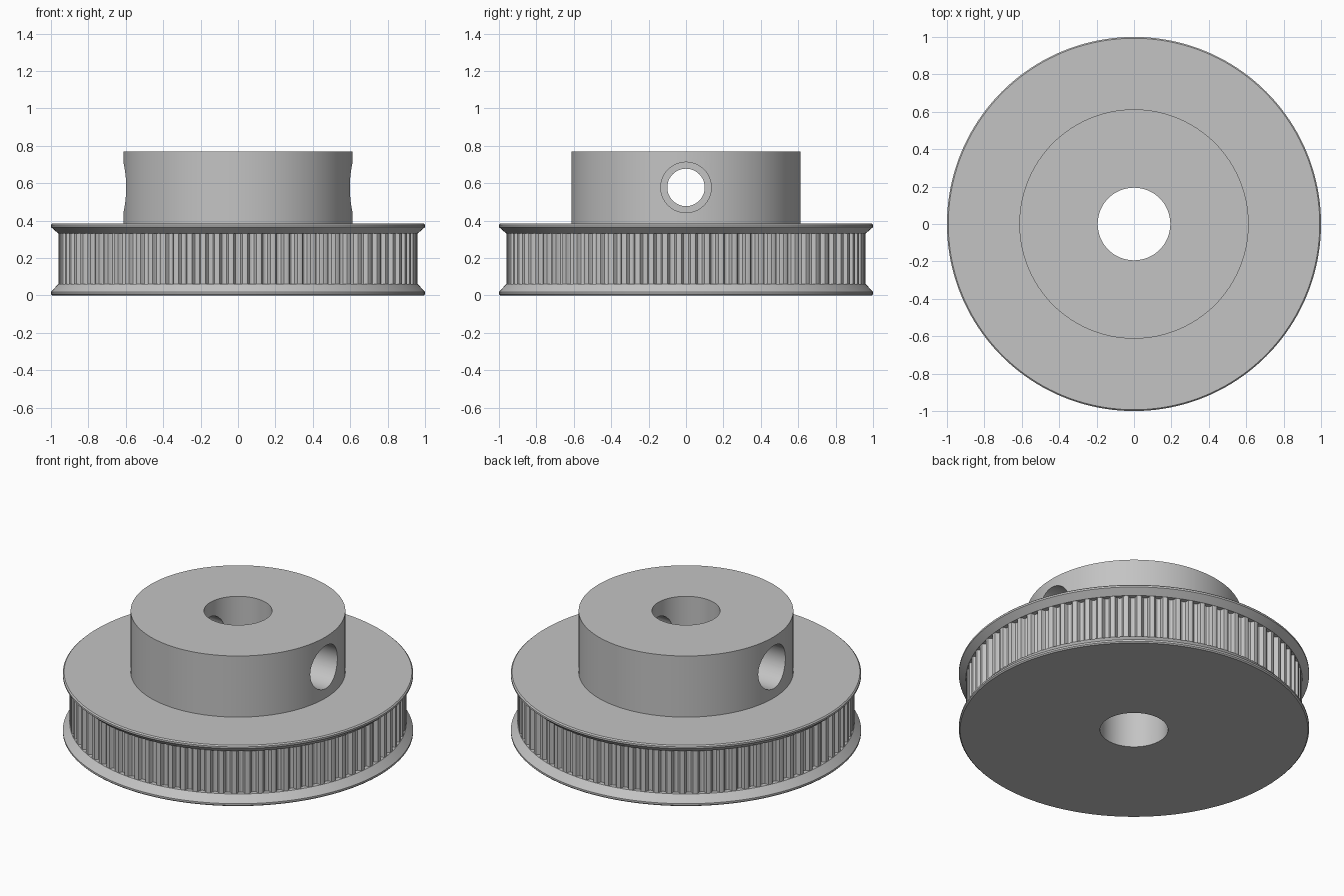
import bpy, bmesh, math

if "Cube" in bpy.data.objects:
    bpy.data.objects.remove(bpy.data.objects["Cube"])

metal = bpy.data.materials.new("grey_metal")
metal.diffuse_color = (0.55, 0.55, 0.55, 1)
metal.use_nodes = True
metal.node_tree.nodes["Principled BSDF"].inputs["Base Color"].default_value = metal.diffuse_color

BORE, HUB_R, TIP_R, ROOT_R = 0.194, 0.613, 0.961, 0.932
FLANGE_LOW, FLANGE_HIGH, FLANGE_TOP, HUB_TOP = 0.061, 0.331, 0.383, 0.768
HOLE_Z, TEETH, SEG = 0.577, 80, 160


def finish(name, bm):
    bmesh.ops.recalc_face_normals(bm, faces=bm.faces)
    me = bpy.data.meshes.new(name)
    bm.to_mesh(me)
    bm.free()
    me.materials.append(metal)
    ob = bpy.data.objects.new(name, me)
    bpy.context.collection.objects.link(ob)
    return ob


def smooth(ob):
    bpy.ops.object.select_all(action='DESELECT')
    ob.select_set(True)
    bpy.context.view_layer.objects.active = ob
    bpy.ops.object.shade_smooth_by_angle(angle=math.radians(30))


def stack(name, rings):
    """Join closed rings of points into a torus-like solid."""
    bm = bmesh.new()
    loops = [[bm.verts.new(p) for p in ring] for ring in rings]
    n = len(loops[0])
    for k, a in enumerate(loops):
        b = loops[(k + 1) % len(loops)]
        for i in range(n):
            j = (i + 1) % n
            bm.faces.new((a[i], a[j], b[j], b[i]))
    return finish(name, bm)


def circle(r, z, n=SEG):
    return [(r * math.cos(2 * math.pi * i / n), r * math.sin(2 * math.pi * i / n), z)
            for i in range(n)]


def lathe(name, profile):
    return stack(name, [circle(r, z) for r, z in profile])


# Flanges with a bevelled inner side
bottom_flange = lathe("bottom_flange", [
    (BORE, 0), (0.993, 0), (1.0, 0.007), (1.0, 0.018), (TIP_R, FLANGE_LOW), (BORE, FLANGE_LOW)])
top_flange = lathe("top_flange", [
    (BORE, FLANGE_HIGH), (TIP_R, FLANGE_HIGH), (1.0, FLANGE_TOP - 0.018),
    (1.0, FLANGE_TOP - 0.007), (0.993, FLANGE_TOP), (BORE, FLANGE_TOP)])

# Toothed belt track: round-bottomed grooves with softened tips
pitch = 2 * math.pi / TEETH
groove = [(-0.32, TIP_R - 0.003), (-0.27, TIP_R - 0.010), (-0.25, ROOT_R + 0.012),
          (-0.17, ROOT_R + 0.004), (0, ROOT_R), (0.17, ROOT_R + 0.004),
          (0.25, ROOT_R + 0.012), (0.27, TIP_R - 0.010), (0.32, TIP_R - 0.003), (0.5, TIP_R)]
outline = [((t + f) * pitch, r) for t in range(TEETH) for f, r in groove]


def track_ring(z, inner=False):
    return [((BORE if inner else r) * math.cos(a), (BORE if inner else r) * math.sin(a), z)
            for a, r in outline]


track = stack("toothed_track", [
    track_ring(FLANGE_LOW, True), track_ring(FLANGE_LOW),
    track_ring(FLANGE_HIGH), track_ring(FLANGE_HIGH, True)])

# Hub
hub = lathe("hub", [(BORE, FLANGE_TOP), (HUB_R, FLANGE_TOP), (HUB_R, HUB_TOP), (BORE, HUB_TOP)])

# Stepped set screw hole through both sides of the hub, along x
bm = bmesh.new()
hole_profile = [(-0.8, 0.135), (-0.3, 0.135), (-0.3, 0.1), (0.3, 0.1), (0.3, 0.135), (0.8, 0.135)]
loops = [[bm.verts.new((x, y, z + HOLE_Z)) for y, z, _ in circle(r, 0, 64)]
         for x, r in hole_profile]
for a, b in zip(loops, loops[1:]):
    for i in range(64):
        j = (i + 1) % 64
        bm.faces.new((a[i], a[j], b[j], b[i]))
bm.faces.new(loops[0])
bm.faces.new(loops[-1])
cutter = finish("screw_hole_cutter", bm)

cut = hub.modifiers.new("screw_holes", 'BOOLEAN')
cut.operation = 'DIFFERENCE'
cut.solver = 'EXACT'
cut.object = cutter
bpy.context.view_layer.objects.active = hub
bpy.ops.object.modifier_apply(modifier=cut.name)
bpy.data.objects.remove(cutter)

for ob in (bottom_flange, top_flange, track, hub):
    smooth(ob)
